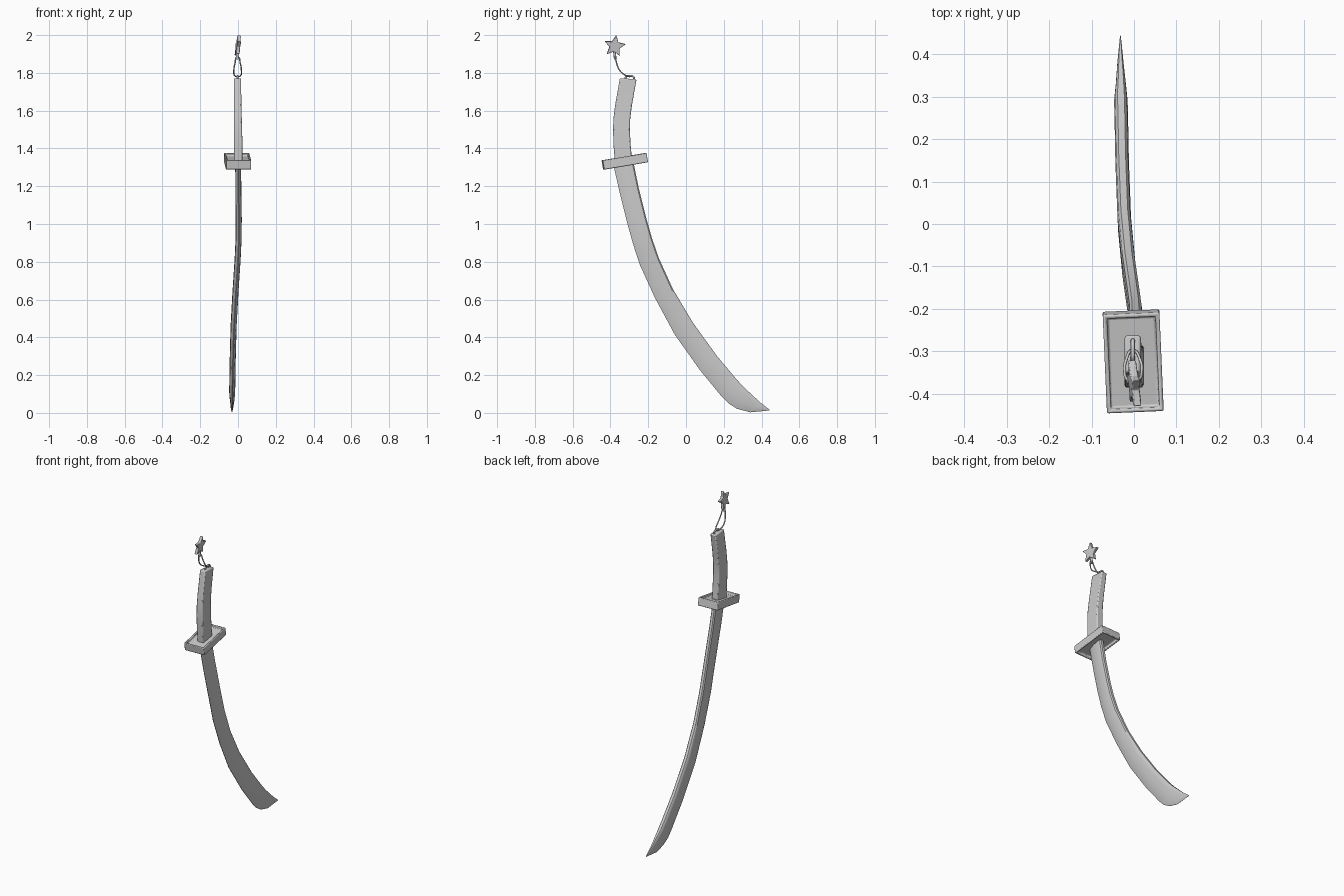
import bpy, bmesh, math
from mathutils import Matrix, Vector

if "Cube" in bpy.data.objects:
    bpy.data.objects.remove(bpy.data.objects["Cube"])


def finish(name, bm, bevel=0.0, angle=35):
    bmesh.ops.recalc_face_normals(bm, faces=bm.faces)
    me = bpy.data.meshes.new(name)
    bm.to_mesh(me)
    bm.free()
    ob = bpy.data.objects.new(name, me)
    bpy.context.collection.objects.link(ob)
    bpy.ops.object.select_all(action='DESELECT')
    bpy.context.view_layer.objects.active = ob
    ob.select_set(True)
    bpy.ops.object.shade_smooth_by_angle(angle=math.radians(angle))
    if bevel:
        b = ob.modifiers.new("bevel", 'BEVEL')
        b.width, b.segments, b.limit_method = bevel, 2, 'ANGLE'
    return ob


def loft(name, stations, section, bevel=0.0):
    """Station: convex edge (y,z), concave edge (y,z), x centre, half thickness.
    Section: (position across 0..1, share of half thickness), closed."""
    bm = bmesh.new()
    rings = []
    for y0, z0, y1, z1, x, h in stations:
        a, b = Vector((x, y0, z0)), Vector((x, y1, z1))
        rings.append([bm.verts.new(b.lerp(a, u) + Vector((w * h, 0, 0))) for u, w in section])
    n = len(section)
    for r, s in zip(rings, rings[1:]):
        for i in range(n):
            bm.faces.new((r[i], r[(i + 1) % n], s[(i + 1) % n], s[i]))
    bm.faces.new(rings[0])
    bm.faces.new(rings[-1])
    return finish(name, bm, bevel)


def tube(name, points, radius, cyclic=False):
    cu = bpy.data.curves.new(name, 'CURVE')
    cu.dimensions = '3D'
    cu.bevel_depth, cu.bevel_resolution = radius, 2
    cu.resolution_u = 6
    sp = cu.splines.new('BEZIER')
    sp.bezier_points.add(len(points) - 1)
    for p, co in zip(sp.bezier_points, points):
        p.co = co
        p.handle_left_type = p.handle_right_type = 'AUTO'
    sp.use_cyclic_u = cyclic
    ob = bpy.data.objects.new(name, cu)
    bpy.context.collection.objects.link(ob)
    return ob


# Curved blade: thick rounded spine on the concave side, thin convex edge
half = [(0, .5), (.06, .88), (.2, 1), (.55, .9), (.85, .5), (1, .08)]
blade_section = half + [(u, -w) for u, w in reversed(half)]
loft("blade", [
    (-.388, 1.33, -.283, 1.35, .000, .015),
    (-.350, 1.16, -.250, 1.19, .002, .016),
    (-.310, 1.00, -.210, 1.03, .004, .016),
    (-.279, .890, -.180, .925, .003, .016),
    (-.245, .785, -.144, .820, -.002, .016),
    (-.165, .610, -.069, .655, -.013, .016),
    (-.060, .415, .035, .480, -.023, .016),
    (.075, .225, .165, .300, -.028, .016),
    (.190, .085, .270, .175, -.030, .016),
    (.225, .050, .307, .135, -.031, .016),
    (.270, .022, .345, .100, -.031, .012),
    (.340, .003, .395, .054, -.032, .007),
    (.443, .013, .444, .016, -.032, .001)], blade_section)

# Curved rectangular grip with softened corners
loft("grip", [
    (-.376, 1.325, -.286, 1.34, .001, .022),
    (-.384, 1.42, -.294, 1.43, .001, .022),
    (-.386, 1.50, -.297, 1.50, .000, .022),
    (-.384, 1.56, -.295, 1.56, -.001, .021),
    (-.375, 1.63, -.286, 1.63, -.002, .020),
    (-.350, 1.772, -.262, 1.766, -.003, .019)],
    [(0, 1), (1, 1), (1, -1), (0, -1)], bevel=.006)

# Guard plate, recessed above and below
bm = bmesh.new()
bmesh.ops.create_cube(bm, size=1)
bmesh.ops.scale(bm, vec=(.134, .236, .05), verts=bm.verts)
caps = [f for f in bm.faces if abs(f.normal.z) > .9]
bmesh.ops.inset_individual(bm, faces=caps, thickness=.013)
bmesh.ops.inset_individual(bm, faces=caps, thickness=.003, depth=-.016)
bm.transform(Matrix.Translation((-.002, -.324, 1.332))
             @ Matrix.Rotation(math.radians(2.5), 4, 'Z')
             @ Matrix.Rotation(math.radians(9.5), 4, 'X'))
finish("guard", bm, bevel=.004)

# Small staple on the pommel
tube("pommel_staple", [(-.003, -.322, 1.765), (-.003, -.318, 1.779), (-.003, -.298, 1.784),
                       (-.003, -.278, 1.779), (-.003, -.274, 1.762)], .005)

# Cord loop rising from the staple to the charm
side = [(.015, -.322, 1.788), (.018, -.350, 1.812), (.012, -.367, 1.850)]
loop = [(-.003, -.298, 1.780)] + side + [(-.002, -.374, 1.885)]
loop += [(-.004 - x, y, z) for x, y, z in reversed(side)]
tube("cord_loop", loop, .0035, cyclic=True)
tube("charm_knot", [(-.004, -.374, 1.872), (-.004, -.377, 1.895), (-.002, -.379, 1.915)], .007)

# Star charm
bm = bmesh.new()
ring = []
for i in range(10):
    r = .059 if i % 2 == 0 else .028
    t = math.radians(90 + 36 * i - 8)
    ring.append(bm.verts.new((-.0095, r * math.cos(t), r * math.sin(t))))
face = bm.faces.new(ring)
ext = bmesh.ops.extrude_face_region(bm, geom=[face])
bmesh.ops.translate(bm, vec=(.019, 0, 0),
                    verts=[v for v in ext['geom'] if isinstance(v, bmesh.types.BMVert)])
bm.transform(Matrix.Translation((.000, -.378, 1.942))
             @ Matrix.Rotation(math.radians(6), 4, 'Z')
             @ Matrix.Rotation(math.radians(7), 4, 'Y'))
finish("star_charm", bm, bevel=.003)

for ob in bpy.data.objects:
    if ob.type == 'CURVE':
        ob.data.use_fill_caps = True
